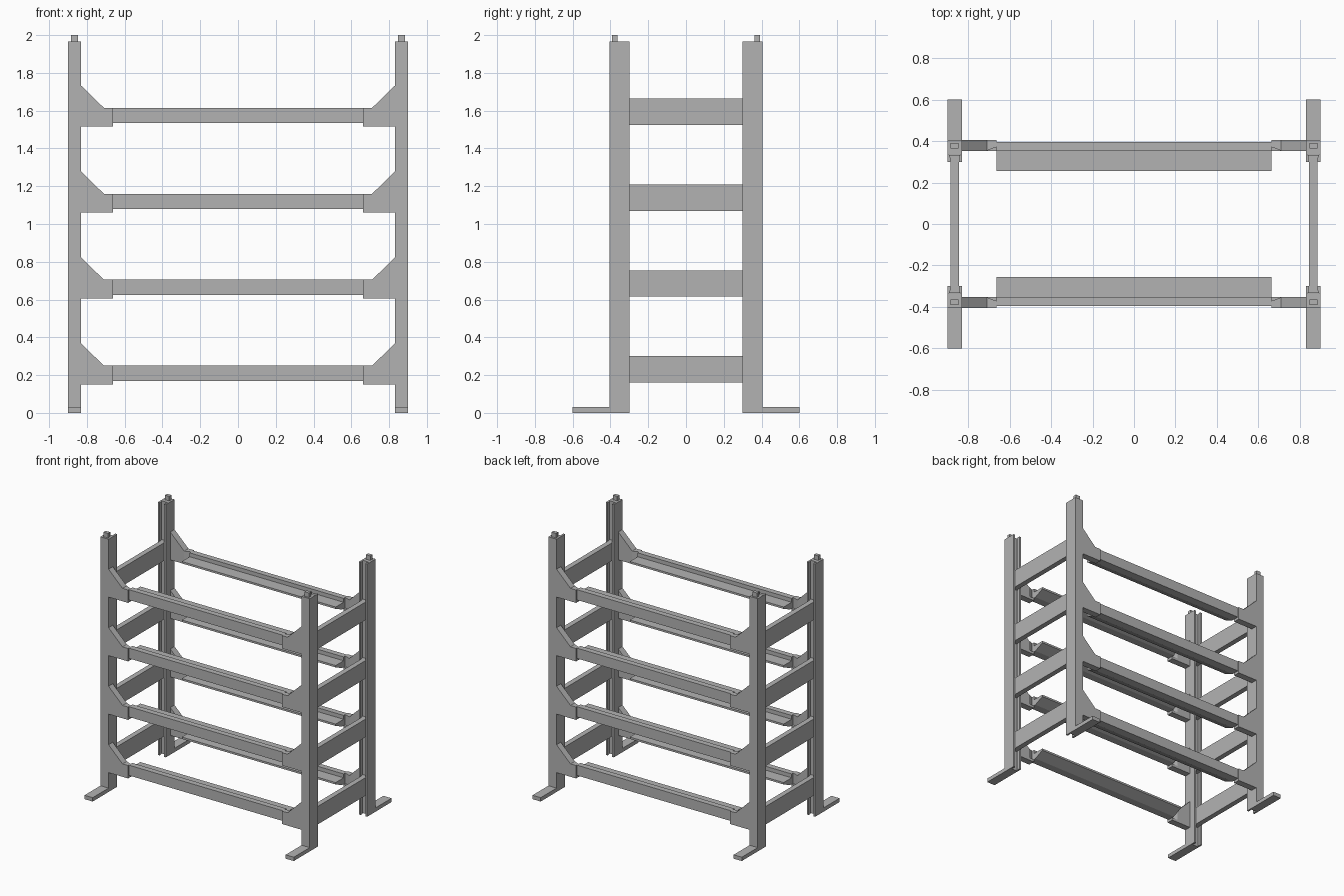
import bpy, bmesh
from mathutils import Vector

cube = bpy.data.objects.get("Cube")
if cube:
    bpy.data.objects.remove(cube, do_unlink=True)

grey = bpy.data.materials.new("plain grey")
grey.use_nodes = True
grey.diffuse_color = (0.45, 0.45, 0.45, 1)
grey.node_tree.nodes["Principled BSDF"].inputs["Base Color"].default_value = (0.45, 0.45, 0.45, 1)


def prism(name, outline, place, low, high):
    """Extrude an outline; place(a, b, t) maps it into space."""
    bm = bmesh.new()
    face = bm.faces.new([bm.verts.new(place(a, b, low)) for a, b in outline])
    shift = Vector(place(0, 0, high)) - Vector(place(0, 0, low))
    new = bmesh.ops.extrude_face_region(bm, geom=[face])["geom"]
    bmesh.ops.translate(bm, vec=shift, verts=[v for v in new if isinstance(v, bmesh.types.BMVert)])
    bmesh.ops.recalc_face_normals(bm, faces=bm.faces)
    mesh = bpy.data.meshes.new(name)
    bm.to_mesh(mesh)
    bm.free()
    mesh.materials.append(grey)
    obj = bpy.data.objects.new(name, mesh)
    bpy.context.collection.objects.link(obj)
    return obj


def rect(x0, x1, y0, y1):
    return [(x0, y0), (x1, y0), (x1, y1), (x0, y1)]


LEVELS = [0.25 + 0.455 * i for i in range(4)]
POST_X = 0.865          # middle of the posts
IN_Y, OUT_Y = 0.30, 0.405

# Corner assemblies: grooved post, peg, foot and brackets
for sx, side in ((1, "left"), (-1, "right")):
    for sy, end in ((-1, "front"), (1, "back")):
        tag = f"{end}_{side}"

        def flat(a, b, t):
            return (sx * a, sy * b, t)

        def upright(a, b, t):
            return (sx * a, sy * t, b)

        # Post with a dovetail groove facing the other post of its end frame
        post = [(0.83, IN_Y), (POST_X - 0.02, IN_Y), (POST_X - 0.02, 0.318),
                (POST_X - 0.027, 0.335), (POST_X + 0.027, 0.335),
                (POST_X + 0.02, 0.318), (POST_X + 0.02, IN_Y),
                (0.90, IN_Y), (0.90, OUT_Y), (0.83, OUT_Y)]
        prism(f"post_{tag}", post, flat, 0, 1.965)
        prism(f"peg_{tag}", rect(0.846, 0.884, 0.363, 0.391), flat, 1.965, 2.0)
        prism(f"foot_{tag}", rect(0.83, 0.90, OUT_Y, 0.60), flat, 0, 0.03)

        for i, top in enumerate(LEVELS, 1):
            # Gusset bracket
            gusset = [(0.83, top - 0.10), (0.83, top + 0.117),
                      (0.71, top), (0.71, top - 0.10)]
            prism(f"bracket_{tag}_{i}", gusset, upright, 0.353, OUT_Y)
            # Tapered socket with a full-depth floor
            socket = [(0.71, 0.353), (0.71, OUT_Y), (0.662, OUT_Y), (0.662, 0.372)]
            prism(f"socket_{tag}_{i}", socket, flat, top - 0.08, top)
            prism(f"socket_floor_{tag}_{i}", rect(0.662, 0.71, 0.353, OUT_Y),
                  flat, top - 0.10, top - 0.08)

# Long rails: upright lip with an inward ledge, braced underneath
for sy, end in ((-1, "front"), (1, "back")):
    for i, top in enumerate(LEVELS, 1):
        section = [(0.396, top), (0.352, top), (0.352, top - 0.03),
                   (0.255, top - 0.03), (0.255, top - 0.045),
                   (0.335, top - 0.08), (0.396, top - 0.08)]
        prism(f"{end}_rail_{i}", section,
              lambda a, b, t: (t, sy * a, b), -0.662, 0.662)

# Cross rails of the end frames, with dovetail ends in the grooves
for sx, side in ((1, "left"), (-1, "right")):
    half = [(0.02, 0.318), (0.027, 0.333)]
    plan = ([(POST_X + w, y) for w, y in half] +
            [(POST_X - w, y) for w, y in reversed(half)] +
            [(POST_X - w, -y) for w, y in half] +
            [(POST_X + w, -y) for w, y in reversed(half)])
    for i, top in enumerate(LEVELS, 1):
        prism(f"{side}_cross_rail_{i}", plan,
              lambda a, b, t: (sx * a, b, t), top - 0.09, top + 0.05)
